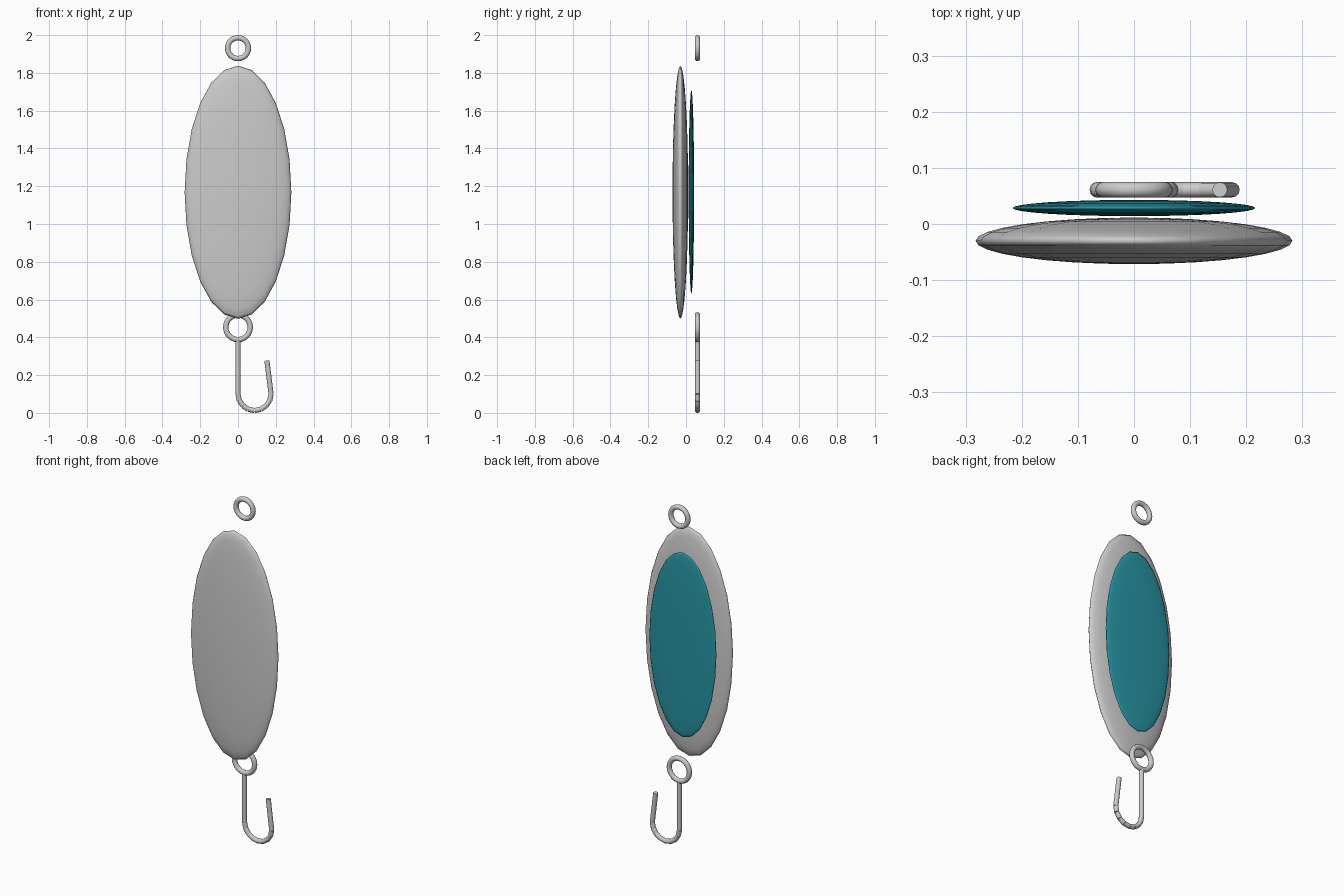
import bpy
from math import pi, sin, cos
from mathutils import Vector

if "Cube" in bpy.data.objects:
    bpy.data.objects.remove(bpy.data.objects["Cube"])

Y_WIRE = 0.061   # plane of rings and hook
WIRE = 0.0135


def smooth(ob, name):
    ob.name = name
    bpy.ops.object.shade_smooth_by_angle(angle=0.7)
    return ob


def disc(name, y, z, rx, ry, rz):
    # flattened sphere with its poles on the y axis
    bpy.ops.mesh.primitive_uv_sphere_add(segments=24, ring_count=16, radius=1,
                                         location=(0, y, z), rotation=(pi / 2, 0, 0))
    ob = bpy.context.object
    ob.scale = (rx, rz, ry)
    bpy.ops.object.transform_apply(location=False)
    ob.name = name
    bpy.ops.object.shade_smooth()
    return ob


def ring(name, z, major):
    bpy.ops.mesh.primitive_torus_add(major_segments=28, minor_segments=12,
                                     major_radius=major, minor_radius=0.0142,
                                     location=(0, Y_WIRE, z), rotation=(pi / 2, 0, 0))
    bpy.context.object.name = name
    bpy.ops.object.shade_smooth()


def rod(a, b):
    a, b = Vector((a[0], Y_WIRE, a[1])), Vector((b[0], Y_WIRE, b[1]))
    d = b - a
    bpy.ops.mesh.primitive_cylinder_add(vertices=12, radius=WIRE, depth=d.length,
                                        location=(a + b) / 2)
    ob = bpy.context.object
    ob.rotation_euler = d.to_track_quat('Z', 'Y').to_euler()
    return ob


# Spoon body and coloured inlay on the back
disc("spoon_body", -0.03, 1.168, 0.2825, 0.0415, 0.67)
inlay = disc("inlay", 0.0285, 1.17, 0.2165, 0.0145, 0.54)
mat = bpy.data.materials.new("teal")
mat.diffuse_color = (0.02, 0.3, 0.37, 1)
mat.use_nodes = True
mat.node_tree.nodes["Principled BSDF"].inputs["Base Color"].default_value = mat.diffuse_color
inlay.data.materials.append(mat)

# Line ring and hook ring
ring("line_ring", 1.931, 0.055)
ring("hook_ring", 0.453, 0.065)

# Hook: shank, bend in short rods, point
R, N = 0.0875, 8
path = [(0, 0.385)]
path += [(R - R * cos(pi * i / N), 0.1 - R * sin(pi * i / N)) for i in range(N + 1)]
path += [(0.153, 0.277)]
rods = [rod(a, b) for a, b in zip(path, path[1:])]
bpy.ops.object.select_all(action='DESELECT')
for r in rods:
    r.select_set(True)
bpy.context.view_layer.objects.active = rods[0]
bpy.ops.object.join()
smooth(bpy.context.object, "hook")
